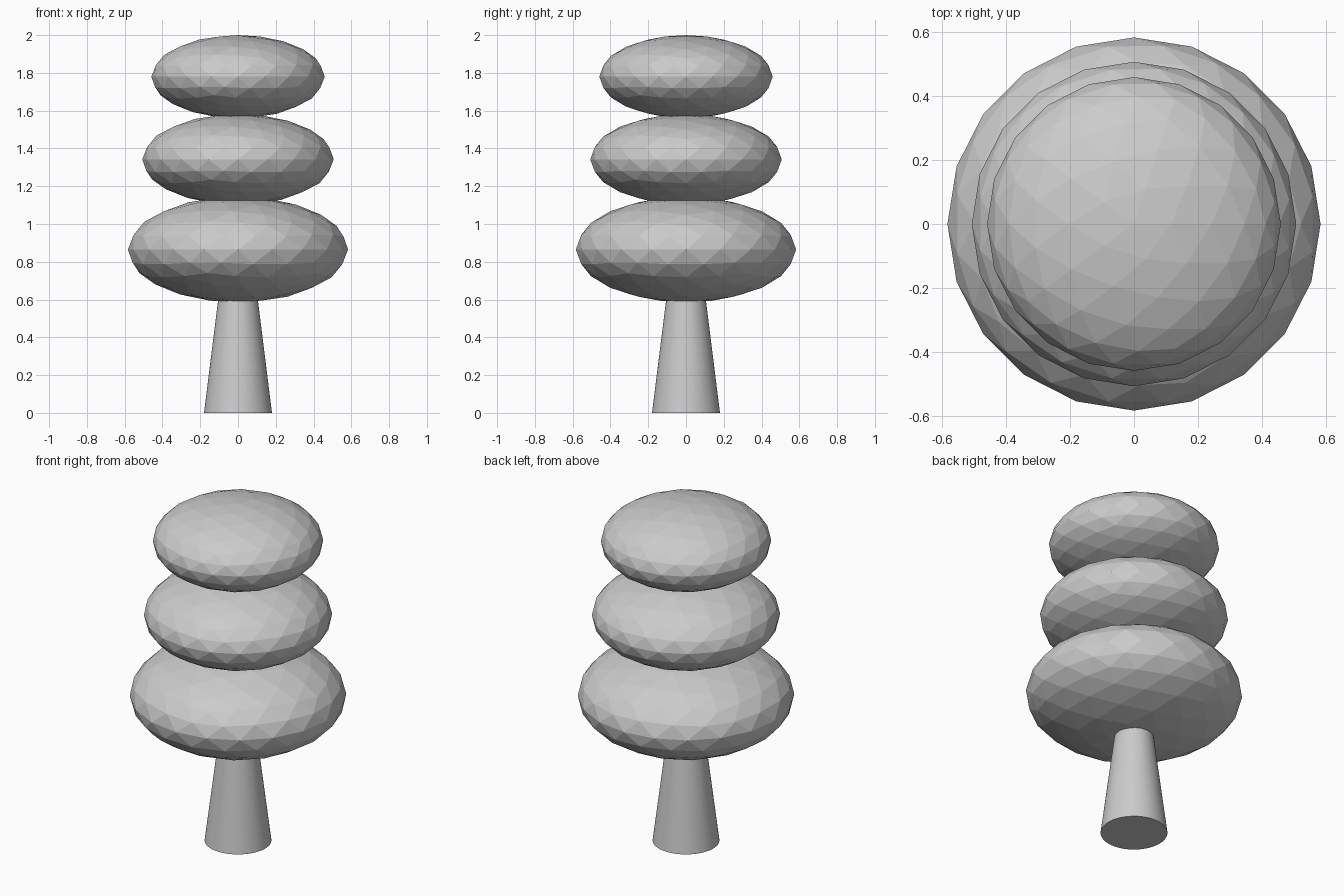
import bpy

if "Cube" in bpy.data.objects:
    bpy.data.objects.remove(bpy.data.objects["Cube"])

# Tapered round trunk, running slightly into the lowest foliage tier
height = 0.64
bpy.ops.mesh.primitive_cone_add(vertices=64, radius1=0.18, radius2=0.1,
                                depth=height, location=(0, 0, height / 2))
bpy.context.object.name = "trunk"


def foliage(name, radius, half_height, z):
    """Flattened, flat-shaded low-poly ball."""
    bpy.ops.mesh.primitive_ico_sphere_add(subdivisions=3, radius=1, location=(0, 0, z))
    tier = bpy.context.object
    tier.name = name
    tier.scale = (radius, radius, half_height)
    bpy.ops.object.transform_apply(location=False, rotation=False, scale=True)


# Three stacked foliage tiers, shrinking upwards
foliage("lower_foliage", 0.583, 0.28, 0.865)
foliage("middle_foliage", 0.507, 0.24, 1.342)
foliage("upper_foliage", 0.459, 0.22, 1.78)
